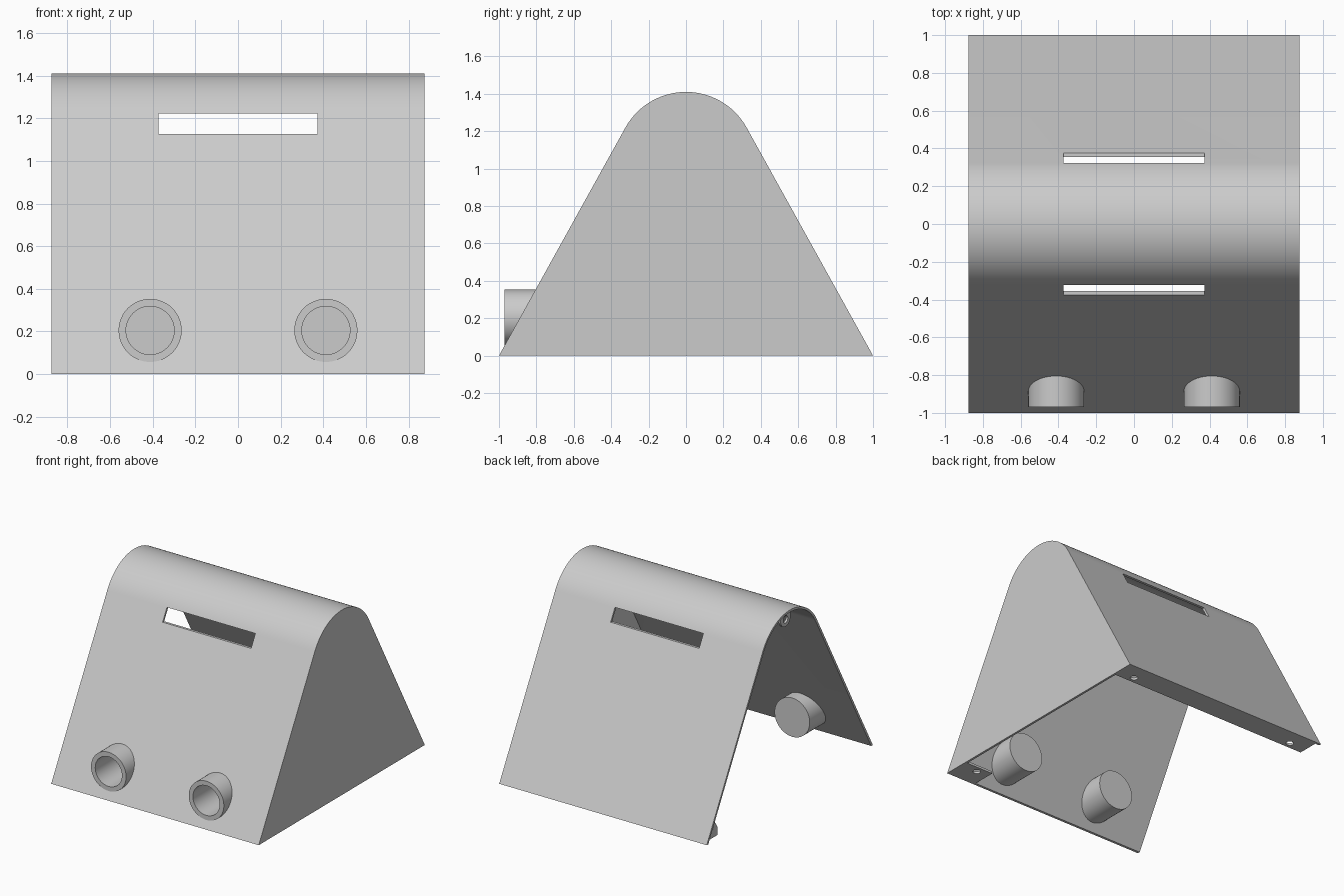
import bpy, bmesh, math
from mathutils import Matrix, Vector

cube = bpy.data.objects.get("Cube")
if cube:
    bpy.data.objects.remove(cube, do_unlink=True)

grey = bpy.data.materials.new("light_grey")
grey.use_nodes = True
COLOUR = (0.6, 0.6, 0.6, 1)
grey.diffuse_color = COLOUR
grey.node_tree.nodes["Principled BSDF"].inputs["Base Color"].default_value = COLOUR

HALF = 0.875      # half width of the housing
WALL = 0.017      # sheet thickness
TOP = 1.41        # ridge height
SLOPE = math.radians(61)


def finish(name, bm):
    bmesh.ops.recalc_face_normals(bm, faces=bm.faces)
    mesh = bpy.data.meshes.new(name)
    bm.to_mesh(mesh)
    bm.free()
    mesh.materials.append(grey)
    ob = bpy.data.objects.new(name, mesh)
    bpy.context.collection.objects.link(ob)
    return ob


def prism(name, outline, x0, x1):
    """Extrude a (y, z) outline along x."""
    bm = bmesh.new()
    face = bm.faces.new([bm.verts.new((x0, y, z)) for y, z in outline])
    ext = bmesh.ops.extrude_face_region(bm, geom=[face])["geom"]
    bmesh.ops.translate(bm, vec=(x1 - x0, 0, 0),
                        verts=[v for v in ext if isinstance(v, bmesh.types.BMVert)])
    return finish(name, bm)


def box(name, x0, x1, y0, y1, z0, z1):
    return prism(name, [(y0, z0), (y1, z0), (y1, z1), (y0, z1)], x0, x1)


def rod(name, centre, radius, length, axis):
    bm = bmesh.new()
    turn = Vector((0, 0, 1)).rotation_difference(Vector(axis)).to_matrix().to_4x4()
    bmesh.ops.create_cone(bm, cap_ends=True, segments=48, radius1=radius, radius2=radius,
                          depth=length, matrix=Matrix.Translation(centre) @ turn)
    return finish(name, bm)


def cut(ob, cutters):
    """Subtract the cutters, bake the result and remove them."""
    for c in cutters:
        mod = ob.modifiers.new("cut", 'BOOLEAN')
        mod.operation, mod.solver, mod.object = 'DIFFERENCE', 'EXACT', c
    graph = bpy.context.evaluated_depsgraph_get()
    mesh = bpy.data.meshes.new_from_object(ob.evaluated_get(graph))
    ob.modifiers.clear()
    ob.data = mesh
    for c in cutters:
        bpy.data.objects.remove(c, do_unlink=True)


def arch(inset):
    """Sloped sides joined by a tangent arc, moved inward by inset."""
    s, c = math.sin(SLOPE), math.cos(SLOPE)
    radius = (s - c * TOP) / (1 - c)
    mid = TOP - radius
    foot = 1 - inset / s
    pts = [(foot, 0)]
    steps = 48
    for i in range(steps + 1):
        a = math.pi / 2 - SLOPE + 2 * SLOPE * i / steps
        pts.append(((radius - inset) * math.cos(a), mid + (radius - inset) * math.sin(a)))
    return pts + [(-foot, 0)]


# Folded cover: front, ridge and back in one sheet
cover = prism("cover", arch(0) + arch(WALL)[::-1], -HALF, HALF - WALL)
TUBES = [(s * 0.412, 0.205) for s in (-1, 1)]
cut(cover, [box("slot_cutter", -0.373, 0.373, -0.6, 0.6, 1.127, 1.221)]
    + [rod("tube_cutter", (x, -0.9, z), 0.13, 0.5, (0, 1, 0)) for x, z in TUBES])

# Closed end panel
end_panel = prism("end_panel", arch(0), HALF - WALL, HALF)

# Sensor cups: open to the front, closed inside
cups = []
for side, (x, z) in zip(("right", "left"), TUBES):
    cup = rod(side + "_cup", (x, -0.83, z), 0.148, 0.28, (0, 1, 0))
    cut(cup, [rod("bore", (x, -0.87, z), 0.113, 0.31, (0, 1, 0))])
    cups.append(cup)

# Back base flange with screw holes
back_flange = box("back_flange", -0.84, HALF - WALL, 0.82, 0.985, 0, WALL)
cut(back_flange, [rod("hole", (x, 0.87, 0), 0.027, 0.2, (0, 0, 1)) for x in (-0.7, 0.73)])

# Short front base tab beside the end panel
front_tab = box("front_tab", 0.63, HALF - WALL, -0.985, -0.8, 0, WALL)
cut(front_tab, [rod("hole", (0.73, -0.85, 0), 0.027, 0.2, (0, 0, 1))])

# Upright lug on the open end of the back flange
back_lug = prism("back_lug", [(0.98, 0), (0.82, 0), (0.82, 0.06), (0.89, 0.17)], -0.84, -0.823)
cut(back_lug, [rod("hole", (-0.83, 0.89, 0.08), 0.02, 0.2, (1, 0, 0))])

# Rounded lug hanging under the ridge at the open end
rim = [(0.06 * math.cos(a), 1.335 + 0.06 * math.sin(a))
       for a in (math.pi + math.pi * i / 16 for i in range(17))]
ridge_lug = prism("ridge_lug", rim + [(0.06, 1.395), (-0.06, 1.395)], -0.84, -0.823)
cut(ridge_lug, [rod("hole", (-0.83, 0, 1.33), 0.027, 0.2, (1, 0, 0))])

# Smooth the arc and the cups, keep the folds sharp
for ob in [cover, end_panel, back_flange, front_tab, back_lug, ridge_lug] + cups:
    bpy.ops.object.select_all(action='DESELECT')
    ob.select_set(True)
    bpy.context.view_layer.objects.active = ob
    bpy.ops.object.shade_smooth_by_angle(angle=math.radians(25))
